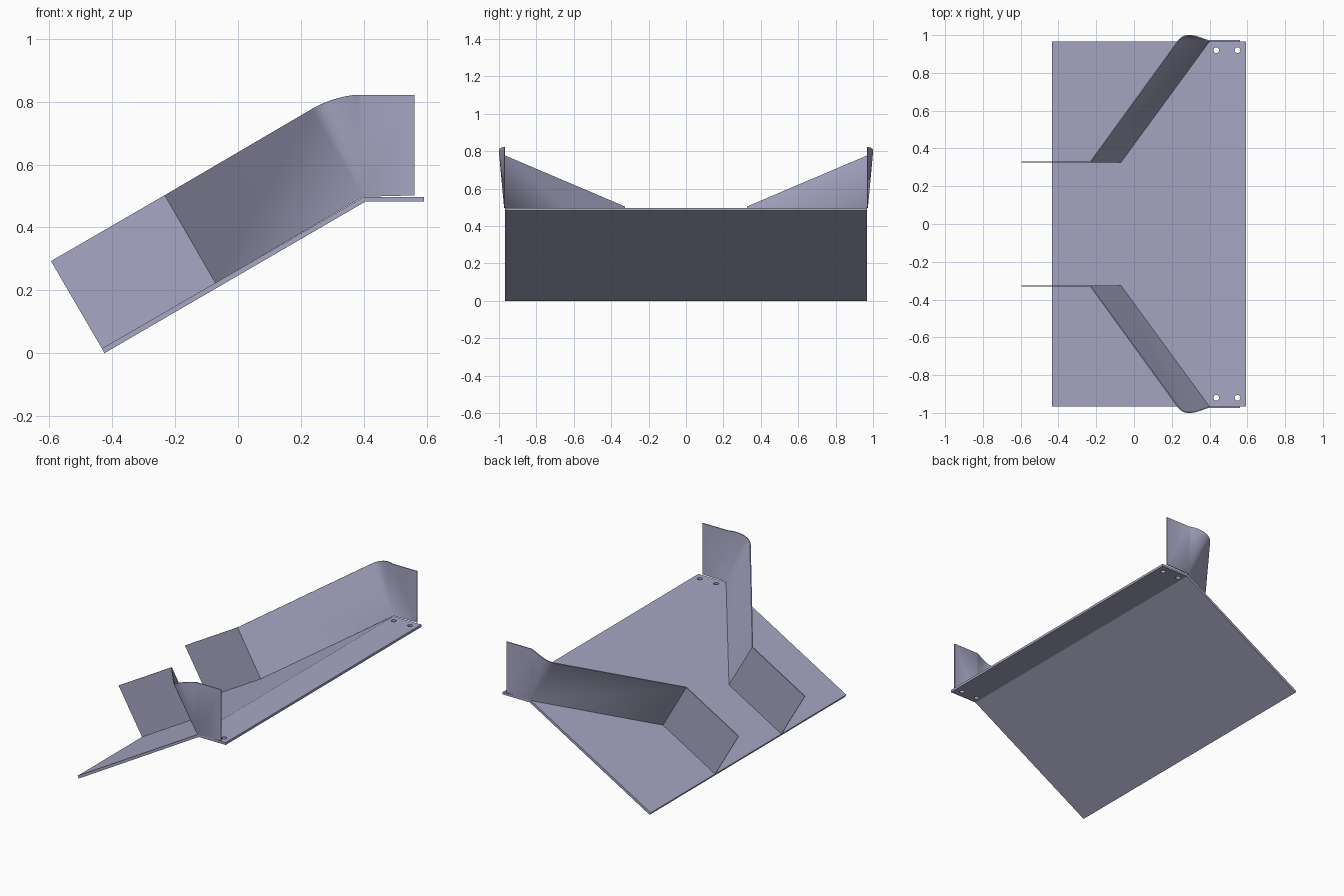
import bpy, bmesh
from mathutils import Vector
from mathutils.geometry import interpolate_bezier

cube = bpy.data.objects.get("Cube")
if cube:
    bpy.data.objects.remove(cube, do_unlink=True)

# Single painted-metal colour
paint = bpy.data.materials.new("lavender_grey")
paint.use_nodes = True
colour = (0.39, 0.39, 0.56, 1)
paint.diffuse_color = colour
paint.node_tree.nodes["Principled BSDF"].inputs["Base Color"].default_value = colour


def make_object(name, bm):
    mesh = bpy.data.meshes.new(name)
    bm.to_mesh(mesh)
    bm.free()
    obj = bpy.data.objects.new(name, mesh)
    bpy.context.collection.objects.link(obj)
    mesh.materials.append(paint)
    return obj


def activate(obj):
    bpy.ops.object.select_all(action="DESELECT")
    obj.select_set(True)
    bpy.context.view_layer.objects.active = obj


HALF_WIDTH = 0.967

# Bent base plate, extruded across the width from its side profile
profile = [(-0.425, 0), (0.405, 0.482), (0.592, 0.482),
           (0.592, 0.497), (0.40, 0.497), (-0.433, 0.015)]
bm = bmesh.new()
face = bm.faces.new([bm.verts.new((x, -HALF_WIDTH, z)) for x, z in profile])
swept = bmesh.ops.extrude_face_region(bm, geom=[face])
bmesh.ops.translate(bm, vec=(0, 2 * HALF_WIDTH, 0),
                    verts=[v for v in swept["geom"] if isinstance(v, bmesh.types.BMVert)])
bmesh.ops.recalc_face_normals(bm, faces=bm.faces)
plate = make_object("base_plate", bm)

# Mounting holes through the flat lip
bm = bmesh.new()
for x in (0.435, 0.548):
    for y in (-0.92, 0.92):
        hole = bmesh.ops.create_cone(bm, cap_ends=True, segments=24, radius1=0.015,
                                     radius2=0.015, depth=0.1)
        bmesh.ops.translate(bm, vec=(x, y, 0.49), verts=hole["verts"])
cutter = make_object("hole_cutter", bm)
cutter.hide_render = True
activate(plate)
cut = plate.modifiers.new("holes", "BOOLEAN")
cut.object = cutter
cut.solver = "EXACT"
bpy.ops.object.modifier_apply(modifier=cut.name)
bpy.data.objects.remove(cutter, do_unlink=True)


# Guide wall: straight run, diagonal run, conical bend, upright end tab
def guide_wall(name, side):
    bm = bmesh.new()

    def vert(p):
        return bm.verts.new((p[0], p[1] * side, p[2]))

    bend = interpolate_bezier(Vector((0.235, 0.967, 0.777)), Vector((0.27, 1.015, 0.797)),
                              Vector((0.33, 0.992, 0.822)), Vector((0.39, 0.967, 0.822)), 17)
    apex = vert((0.40, 0.967, 0.499))
    low = [vert((-0.433, 0.325, 0.015)), vert((-0.07, 0.325, 0.225))]
    high = [vert((-0.595, 0.325, 0.293)), vert((-0.231, 0.325, 0.504))]
    low += [apex] * len(bend) + [vert((0.562, 0.967, 0.502))]
    high += [vert(p) for p in bend] + [vert((0.562, 0.967, 0.822))]
    for i in range(len(low) - 1):
        ring = [high[i], high[i + 1], low[i + 1]]
        if low[i] != low[i + 1]:
            ring.append(low[i])
        bm.faces.new(ring if side > 0 else ring[::-1])
    bm.normal_update()
    wall = make_object(name, bm)
    activate(wall)
    shell = wall.modifiers.new("thickness", "SOLIDIFY")
    shell.thickness = 0.006
    shell.offset = 1
    bpy.ops.object.modifier_apply(modifier=shell.name)
    bpy.ops.object.shade_smooth_by_angle(angle=0.5)


guide_wall("back_guide_wall", 1)
guide_wall("front_guide_wall", -1)
